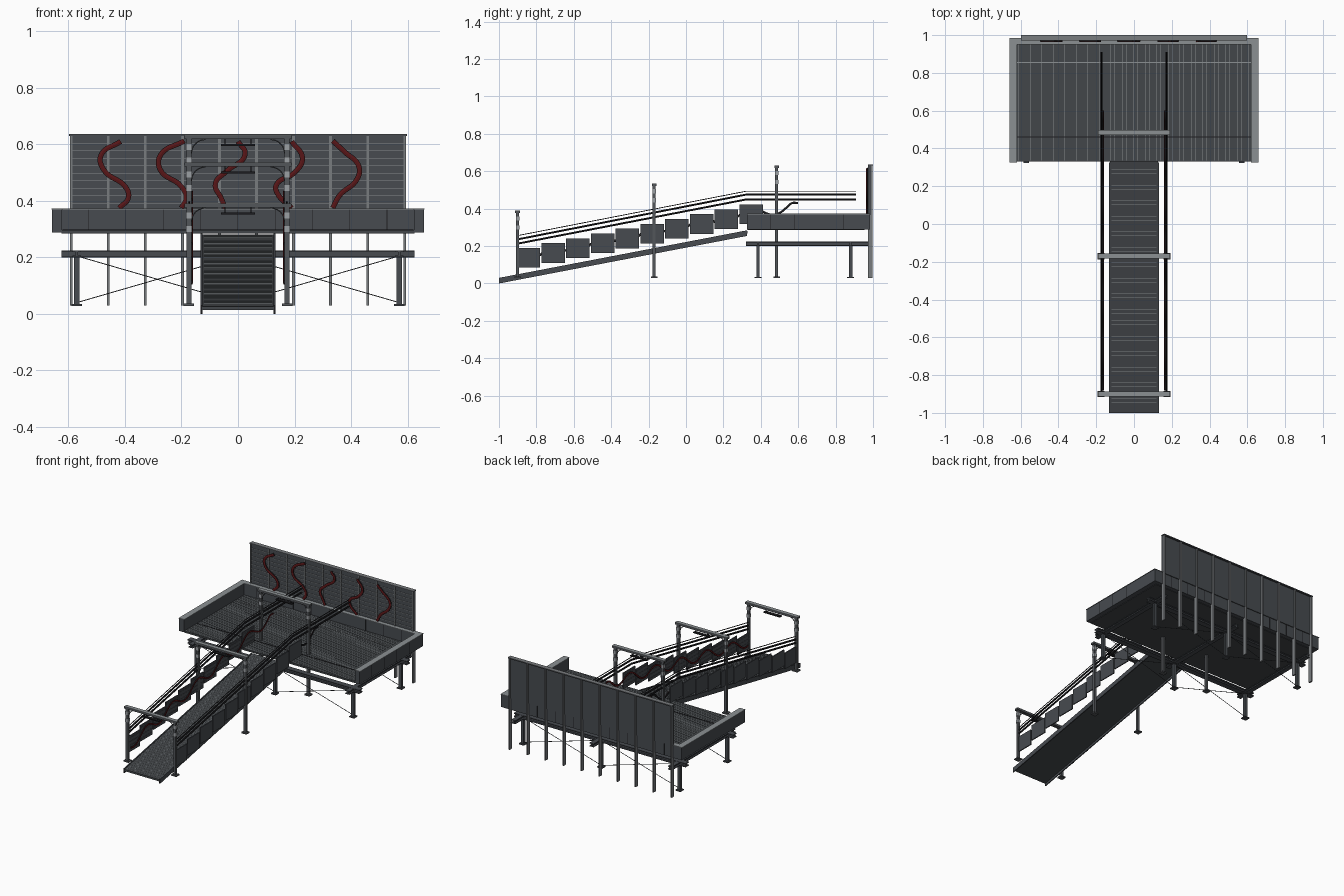
import bpy, bmesh, math
from mathutils import Matrix

if "Cube" in bpy.data.objects:
    bpy.data.objects.remove(bpy.data.objects["Cube"])


def material(name, r, g, b):
    m = bpy.data.materials.new(name)
    m.diffuse_color = (r, g, b, 1)
    m.use_nodes = True
    m.node_tree.nodes["Principled BSDF"].inputs["Base Color"].default_value = m.diffuse_color
    return m


DARK = material("dark panel", 0.063, 0.07, 0.08)
FLOOR = material("floor grey", 0.055, 0.061, 0.067)
STEEL = material("light steel", 0.26, 0.28, 0.29)
CLAMP = material("pale clamp", 0.33, 0.35, 0.37)
POLE = material("pole steel", 0.19, 0.2, 0.21)
POST = material("post steel", 0.085, 0.092, 0.1)
BLACK = material("black metal", 0.012, 0.012, 0.014)
RED = material("deep red", 0.1, 0.008, 0.009)

SLOPE = 0.253 / 1.32


def boxes(name, spans, mat, slope=0.0):
    """One object from boxes given as x0, x1, y0, y1, z0, z1; sheared up along y by slope."""
    bm = bmesh.new()
    for x0, x1, y0, y1, z0, z1 in spans:
        m = Matrix.Translation(((x0 + x1) / 2, (y0 + y1) / 2, (z0 + z1) / 2))
        bmesh.ops.create_cube(bm, size=1, matrix=m @ Matrix.Diagonal((x1 - x0, y1 - y0, z1 - z0, 1)))
    for v in bm.verts:
        v.co.z += slope * (v.co.y + 1)
    me = bpy.data.meshes.new(name)
    bm.to_mesh(me)
    bm.free()
    me.materials.append(mat)
    ob = bpy.data.objects.new(name, me)
    bpy.context.collection.objects.link(ob)
    return ob


def tube(name, paths, radius, mat, smooth=False, loc=(0, 0, 0), scale=(1, 1, 1)):
    """Round bars along lists of points, as one mesh."""
    cu = bpy.data.curves.new(name, 'CURVE')
    cu.dimensions = '3D'
    cu.bevel_depth = radius
    cu.bevel_resolution = 1
    cu.use_fill_caps = True
    for pts in paths:
        if smooth:
            sp = cu.splines.new('BEZIER')
            sp.bezier_points.add(len(pts) - 1)
            for bp, p in zip(sp.bezier_points, pts):
                bp.co = p
                bp.handle_left_type = bp.handle_right_type = 'AUTO'
            sp.resolution_u = 8
        else:
            sp = cu.splines.new('POLY')
            sp.points.add(len(pts) - 1)
            for q, p in zip(sp.points, pts):
                q.co = (*p, 1)
    cu.materials.append(mat)
    ob = bpy.data.objects.new(name, cu)
    bpy.context.collection.objects.link(ob)
    ob.location, ob.scale = loc, scale
    bpy.ops.object.select_all(action='DESELECT')
    ob.select_set(True)
    bpy.context.view_layer.objects.active = ob
    bpy.ops.object.convert(target='MESH')
    bpy.ops.object.shade_smooth_by_angle()
    return ob


def sides(*spans):
    """Each box and its mirror across x."""
    return [s for x0, x1, *r in spans for s in ((x0, x1, *r), (-x1, -x0, *r))]


# Ramp: thin deck, side stringers with dark ends, cross treads
boxes("ramp_deck", [(-0.127, 0.127, -1, 0.33, 0.014, 0.026)], FLOOR, SLOPE)
boxes("ramp_stringers", sides((0.126, 0.133, -0.999, 0.325, 0, 0.03)), DARK, SLOPE)
boxes("stringer_ends", sides((0.126, 0.133, -1, -0.999, 0, 0.03)), BLACK, SLOPE)
boxes("ramp_treads", [(-0.12, 0.12, y, y + 0.0013, 0.026, 0.0268)
                      for y in (-0.985 + 0.0205 * i for i in range(64))], STEEL, SLOPE)

# Platform floor with fine ribs
boxes("platform_floor", [(-0.625, 0.625, 0.33, 0.955, 0.285, 0.296)], FLOOR)
boxes("floor_ribs", [(x - 0.0006, x + 0.0006, 0.335, 0.95, 0.296, 0.2972)
                     for x in (-0.61 + 0.0203 * i for i in range(61))], STEEL)
boxes("floor_seam", [(-0.62, 0.62, 0.8535, 0.8565, 0.296, 0.298)], STEEL)
boxes("floor_joint", [(-0.62, 0.62, 0.457, 0.463, 0.296, 0.298)], BLACK)

# Parapet on three sides, with pale caps and dark seams
boxes("parapet", sides((0.622, 0.657, 0.327, 0.983, 0.288, 0.37))
      + [(-0.622, 0.622, 0.952, 0.983, 0.288, 0.37)], DARK)
boxes("parapet_cap", sides((0.62, 0.66, 0.326, 0.985, 0.37, 0.373))
      + [(-0.62, 0.62, 0.95, 0.985, 0.37, 0.373)], STEEL)
seams = sides(*[(0.6565, 0.658, y, y + 0.002, 0.29, 0.37) for y in (0.45, 0.58, 0.71, 0.84)])
seams += [(x, x + 0.002, 0.951, 0.984, 0.29, 0.37)
          for x in (-0.53 + 0.132 * i for i in range(9))]
boxes("parapet_seams", seams, BLACK)

# Back screen wall with slats and tall poles
boxes("screen_wall", [(-0.595, 0.595, 0.977, 0.988, 0.366, 0.63)], DARK)
boxes("screen_cap", [(-0.597, 0.597, 0.972, 1.0, 0.63, 0.635)], DARK)
boxes("screen_cap_top", [(-0.597, 0.597, 0.972, 1.0, 0.635, 0.637)], POLE)
boxes("screen_slats", [(-0.59, 0.59, 0.974, 0.977, z, z + 0.003)
                       for z in (0.39 + 0.0265 * i for i in range(9))], STEEL)
boxes("screen_poles", [(x - 0.005, x + 0.005, 0.972, 0.998, 0.03, 0.63)
                       for x in (-0.59 + 0.1311 * i for i in range(10))], POLE)

# Red wavy ribbons with black backing on the screen wall
waves = [
    [(-0.415, 0.61), (-0.485, 0.56), (-0.475, 0.51), (-0.395, 0.445), (-0.388, 0.41), (-0.42, 0.375)],
    [(-0.19, 0.612), (-0.275, 0.56), (-0.275, 0.51), (-0.2, 0.45), (-0.183, 0.41), (-0.2, 0.375)],
    [(0.0, 0.61), (0.025, 0.565), (-0.04, 0.505), (-0.08, 0.46), (-0.06, 0.41), (-0.045, 0.375)],
    [(0.19, 0.61), (0.228, 0.55), (0.2, 0.5), (0.135, 0.455), (0.14, 0.425), (0.19, 0.375)],
    [(0.335, 0.612), (0.375, 0.575), (0.428, 0.52), (0.42, 0.475), (0.36, 0.42), (0.335, 0.375)],
]
wave_paths = [[(x, 0, z) for x, z in w] for w in waves]
tube("wall_ribbon_backs", wave_paths, 0.0105, BLACK, True, loc=(0, 0.969, 0), scale=(1, 0.4, 1))
tube("wall_ribbons", wave_paths, 0.0085, RED, True, loc=(0, 0.9665, 0), scale=(1, 0.4, 1))

# Platform frame: beams, legs, feet and crossed cables
LEG_Y = (0.385, 0.88)
LEG_X = (-0.57, 0, 0.57)
frame = []
for y in LEG_Y:
    for z0, z1, w in ((0.2, 0.205, 0.018), (0.205, 0.22, 0.005), (0.22, 0.225, 0.018)):
        frame.append((-0.625, 0.625, y - w, y + w, z0, z1))
for x in LEG_X:
    frame += [(x - w, x + w, 0.322, 0.982, z0, z1)
              for z0, z1, w in ((0.201, 0.206, 0.015), (0.206, 0.219, 0.005), (0.219, 0.224, 0.015))]
boxes("platform_beams", frame, DARK)
boxes("platform_legs", [(x - 0.01, x + 0.01, y - 0.009, y + 0.009, 0.03, 0.2)
                        for x in LEG_X for y in LEG_Y], DARK)
boxes("leg_feet", [(x - 0.018, x + 0.018, y - 0.018, y + 0.018, 0.028, 0.035)
                   for x in LEG_X for y in LEG_Y], DARK)
cables = []
for y in LEG_Y:
    for s in (-1, 1):
        cables += [[(s * 0.57, y, 0.04), (0, y, 0.205)], [(s * 0.57, y, 0.205), (0, y, 0.04)]]
tube("brace_cables", cables, 0.0018, DARK)

# Gates over the ramp
for label, y, top in (("lower", -0.9, 0.39), ("middle", -0.17, 0.535), ("upper", 0.485, 0.632)):
    boxes(label + "_gate_posts", sides((0.165, 0.182, y - 0.008, y + 0.008, 0.035, top - 0.012)), POST)
    boxes(label + "_gate_feet", sides((0.155, 0.192, y - 0.017, y + 0.017, 0.028, 0.036)), POST)
    boxes(label + "_gate_beam", [(-0.19, 0.19, y - 0.013, y + 0.013, top - 0.014, top - 0.002)], POST)
    boxes(label + "_beam_top", [(-0.19, 0.19, y - 0.013, y + 0.013, top - 0.002, top)], STEEL)
    boxes(label + "_gate_lamp", [(-0.06, 0.06, y - 0.01, y + 0.01, top - 0.038, top - 0.031)], BLACK)
    boxes(label + "_lamp_hangers", sides((0.045, 0.048, y - 0.002, y + 0.002, top - 0.032, top - 0.012)), BLACK)
    boxes(label + "_gate_clamps", sides(*[(0.163, 0.184, y - 0.01, y + 0.01, z - 0.011, z + 0.011)
                                          for z in (top - 0.042, top - 0.09)]), CLAMP)
    arcs = []
    for s in (-1, 1):
        arcs.append([(s * (0.115 + 0.05 * math.cos(a)), y, top - 0.065 + 0.05 * math.sin(a))
                     for a in (math.pi / 12 * i for i in range(7))])
    tube(label + "_gate_brackets", arcs, 0.0025, POST)

# Hanging panels stepping up beside the ramp
boxes("ramp_panels", sides(*[(0.168, 0.175, -0.905 + 0.1323 * i, -0.78 + 0.1323 * i,
                              0.085 + 0.0258 * i, 0.19 + 0.0258 * i) for i in range(10)]), DARK)
boxes("panel_slats", sides(*[(0.166, 0.168, -0.9 + 0.1323 * i, -0.785 + 0.1323 * i,
                              0.1 + 0.0258 * i + 0.025 * j, 0.103 + 0.0258 * i + 0.025 * j)
                             for i in range(10) for j in range(4)]), POST)

# Handrails: sloping, then level over the platform
rails = []
for s in (-1, 1):
    for low, high in ((0.213, 0.449), (0.236, 0.475)):
        rails.append([(s * 0.172, -0.9, low), (s * 0.172, 0.32, high), (s * 0.172, 0.91, high)])
tube("handrails", rails, 0.006, BLACK)
tube("top_wires", [[(s * 0.172, -0.9, 0.256), (s * 0.172, 0.32, 0.493), (s * 0.172, 0.91, 0.493)]
                   for s in (-1, 1)], 0.0025, BLACK)

# Red ribbons with black backing, winding along the inner side of the ramp panels
path = []
for i in range(47):
    y = -0.88 + 1.48 * i / 46
    mid = 0.14 + 0.195 * (y + 0.845)
    path.append((0, y, min(0.43, mid + 0.03 * math.sin(2 * math.pi * (y + 0.78) / 0.2646))))
for s, label in ((-1, "left"), (1, "right")):
    tube(label + "_ribbon_back", [path], 0.0065, BLACK, True, loc=(s * 0.164, 0, 0), scale=(0.5, 1, 1))
    tube(label + "_ramp_ribbon", [path], 0.0052, RED, True, loc=(s * 0.162, 0, 0), scale=(0.5, 1, 1))
